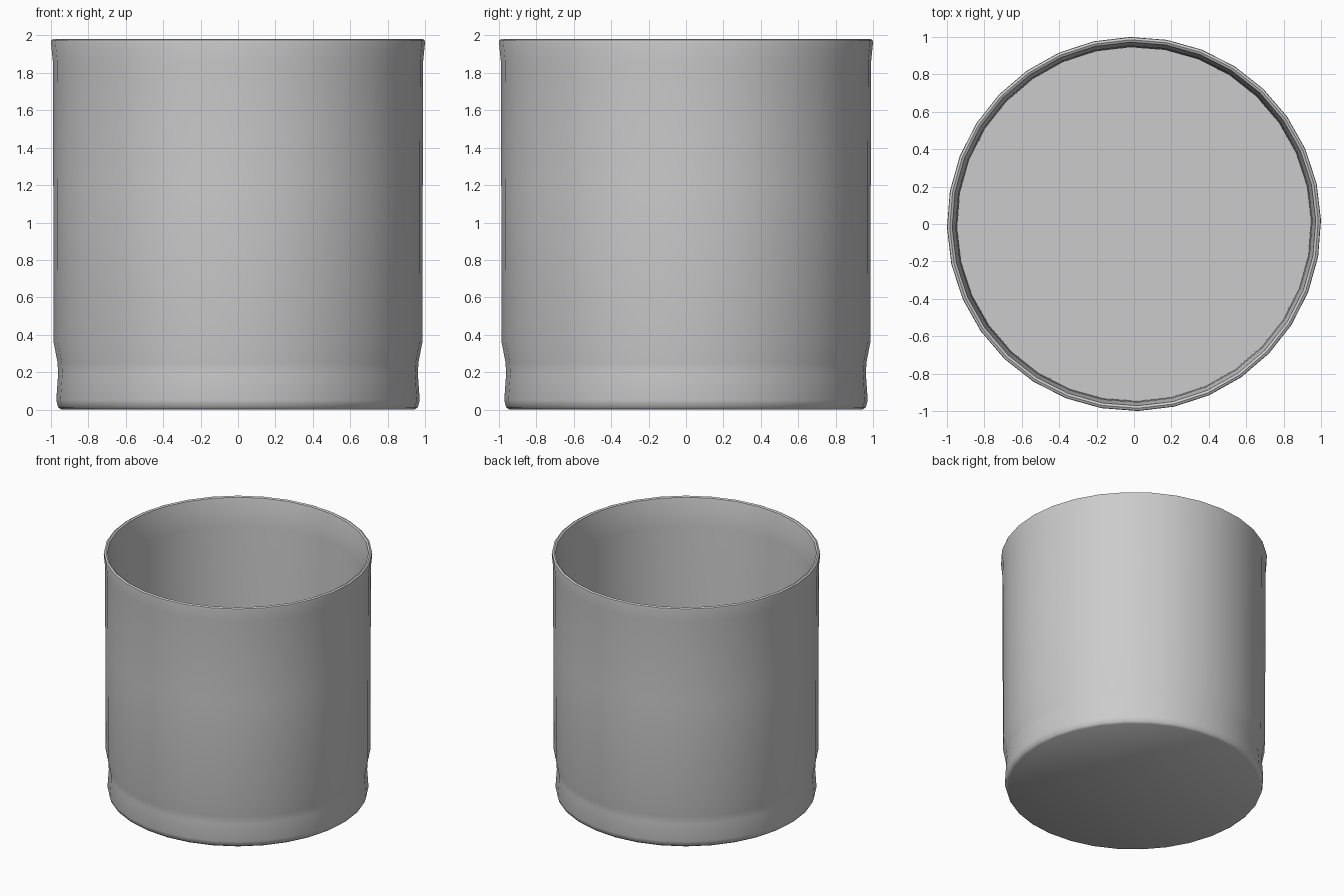
import bpy
import bmesh
import math
from mathutils import Matrix, Vector

cube = bpy.data.objects.get("Cube")
if cube:
    bpy.data.objects.remove(cube, do_unlink=True)

SIDES = 32

# Plain grey material
grey = bpy.data.materials.new("plain_grey")
grey.use_nodes = True
colour = (0.6, 0.6, 0.6, 1)
grey.diffuse_color = colour
grey.node_tree.nodes["Principled BSDF"].inputs["Base Color"].default_value = colour

# Wall section (radius, height): foot, waist, straight side, rim, inner wall, floor
profile = [
    (0, 0), (0.945, 0), (0.962, 0.012), (0.972, 0.05),
    (0.962, 0.19), (0.965, 0.25), (0.986, 0.36), (0.988, 1.2), (0.99, 1.86),
    (1.0, 1.96), (0.998, 1.975), (0.985, 1.982), (0.972, 1.975),
    (0.953, 1.87), (0.948, 1.75), (0.945, 0.06), (0, 0.06),
]

# Revolve the section into a hollow cup
bm = bmesh.new()
points = [bm.verts.new((r, 0, z)) for r, z in profile]
edges = [bm.edges.new(pair) for pair in zip(points, points[1:])]
bmesh.ops.spin(bm, geom=points + edges, cent=Vector(), axis=(0, 0, 1),
               angle=math.tau, steps=SIDES)
bmesh.ops.remove_doubles(bm, verts=bm.verts[:], dist=0.0005)
bmesh.ops.rotate(bm, verts=bm.verts[:], cent=Vector(),
                 matrix=Matrix.Rotation(math.radians(1.2), 3, "Z"))
bmesh.ops.recalc_face_normals(bm, faces=bm.faces[:])

mesh = bpy.data.meshes.new("cup_body")
bm.to_mesh(mesh)
bm.free()
mesh.materials.append(grey)
cup = bpy.data.objects.new("cup_body", mesh)
bpy.context.collection.objects.link(cup)

# Smooth sides with crisp floor and base edges
bpy.ops.object.select_all(action="DESELECT")
cup.select_set(True)
bpy.context.view_layer.objects.active = cup
bpy.ops.object.shade_smooth_by_angle(angle=math.radians(50))
